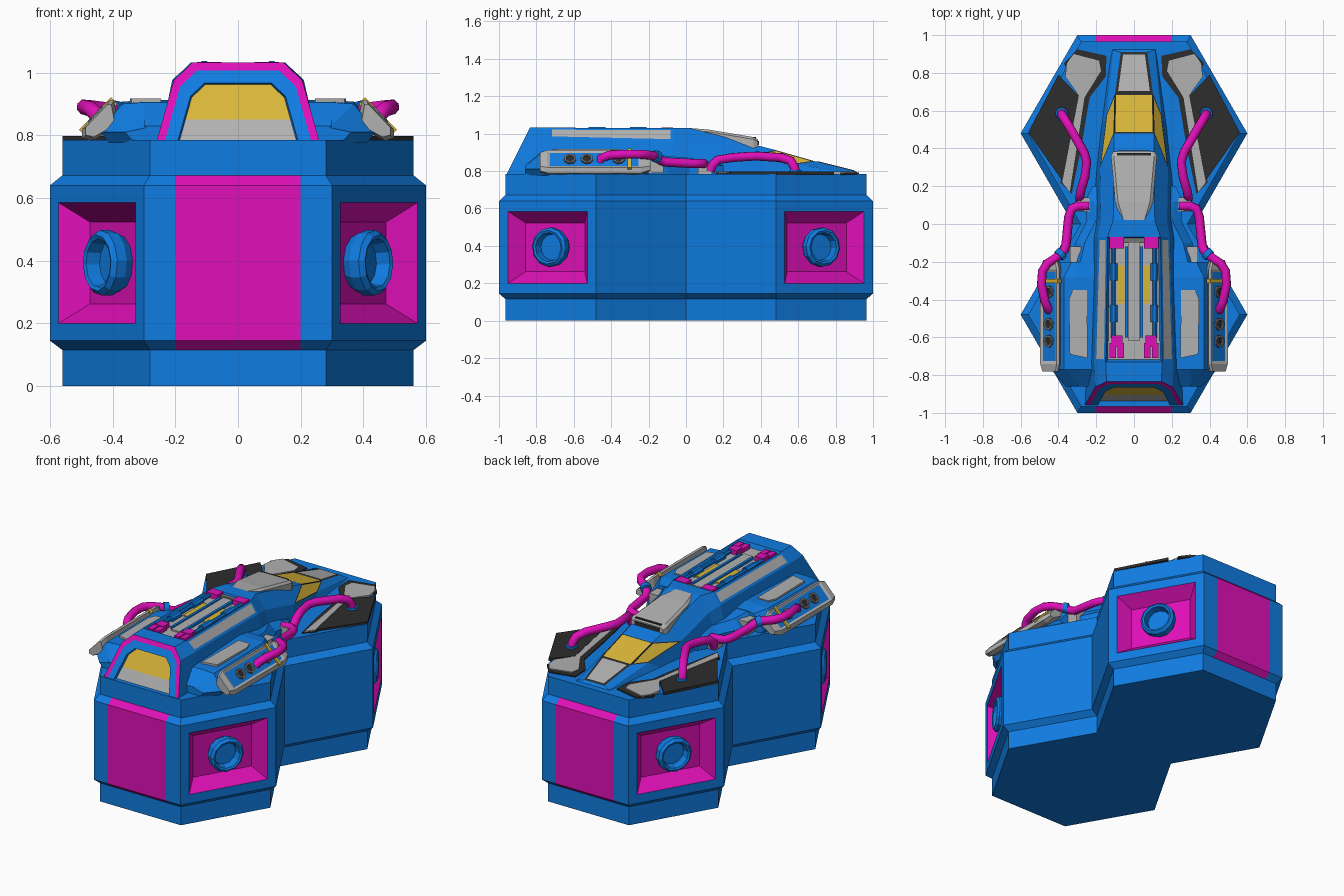
import bpy, bmesh, math
from mathutils import Vector

if "Cube" in bpy.data.objects:
    bpy.data.objects.remove(bpy.data.objects["Cube"])

COLOURS = {"blue": (.005, .2, .75), "magenta": (.74, .005, .48), "yellow": (.7, .47, .04),
           "light grey": (.44, .44, .44), "charcoal": (.026, .026, .026), "mid grey": (.18, .18, .18)}
BLUE, PINK, GOLD, GREY, DARK, MID = range(6)
MATS = []
for label, rgb in COLOURS.items():
    m = bpy.data.materials.new(label)
    m.use_nodes = True
    m.diffuse_color = (*rgb, 1)
    m.node_tree.nodes["Principled BSDF"].inputs["Base Color"].default_value = (*rgb, 1)
    MATS.append(m)


def build(name, verts, faces, mats):
    me = bpy.data.meshes.new(name)
    me.from_pydata([tuple(v) for v in verts], [], faces)
    for m in MATS:
        me.materials.append(m)
    for p, k in zip(me.polygons, mats):
        p.material_index = k
    bm = bmesh.new()
    bm.from_mesh(me)
    bmesh.ops.recalc_face_normals(bm, faces=bm.faces)
    bm.to_mesh(me)
    bm.free()
    ob = bpy.data.objects.new(name, me)
    bpy.context.collection.objects.link(ob)
    return ob


def loft(name, rings, mat=BLUE, band=None, skip=(), caps=(True, True)):
    """Skin equal rings of points; face index is ring * sides + side."""
    n = len(rings[0])
    faces, mats = [], []
    for i in range(len(rings) - 1):
        for j in range(n):
            if j not in skip:
                k = (j + 1) % n
                faces.append((i*n + j, i*n + k, i*n + n + k, i*n + n + j))
                mats.append(band(i, j) if band else mat)
    for use, start in zip(caps, (0, (len(rings) - 1) * n)):
        if use:
            faces.append(tuple(range(start, start + n)))
            mats.append(mat)
    return build(name, [v for r in rings for v in r], faces, mats)


def inset(ob, ids, width, depth, border, inner):
    bm = bmesh.new()
    bm.from_mesh(ob.data)
    bm.faces.ensure_lookup_table()
    chosen = [bm.faces[i] for i in ids]
    new = bmesh.ops.inset_individual(bm, faces=chosen, thickness=width, depth=depth,
                                     use_even_offset=True)["faces"]
    for f in new:
        f.material_index = border
    for f in chosen:
        f.material_index = inner
    bm.to_mesh(ob.data)
    bm.free()


def plate(name, outline, z0, z1, mat, s=1):
    return loft(name, [[(s*x, y, z) for x, y in outline] for z in (z0, z1)], mat)


def box(name, x, y, z, mat, s=1):
    return plate(name, [(x[0], y[0]), (x[1], y[0]), (x[1], y[1]), (x[0], y[1])], *z, mat, s)


def turned(name, centre, axis, profile, mat, sides=12, tip=None):
    """Revolve (radius, offset) pairs about an axis."""
    axis = Vector(axis).normalized()
    u = axis.orthogonal().normalized()
    v = axis.cross(u)
    ring = lambda r, d: [Vector(centre) + axis*d + (u*math.cos(a) + v*math.sin(a))*r
                         for a in (math.tau*(k + .5)/sides for k in range(sides))]
    ob = loft(name, [ring(r, d) for r, d in profile], mat)
    if tip is not None:
        ob.data.polygons[-1].material_index = tip
    return ob


def pipe(name, points, radius, mat, s):
    cu = bpy.data.curves.new(name, 'CURVE')
    cu.dimensions, cu.bevel_depth, cu.bevel_resolution = '3D', radius, 2
    cu.use_fill_caps = True
    sp = cu.splines.new('POLY')
    sp.points.add(len(points) - 1)
    for p, (x, y, z) in zip(sp.points, points):
        p.co = (s*x, y, z, 1)
    tmp = bpy.data.objects.new(name + "_path", cu)
    bpy.context.collection.objects.link(tmp)
    me = bpy.data.meshes.new_from_object(tmp.evaluated_get(bpy.context.evaluated_depsgraph_get()))
    bpy.data.objects.remove(tmp)
    me.materials.clear()
    me.materials.append(MATS[mat])
    ob = bpy.data.objects.new(name, me)
    bpy.context.collection.objects.link(ob)
    for p in me.polygons:
        p.use_smooth = True


# Base: two merged hexagons with bevelled belt, colour stripes and recessed ports
def base_ring(z, r):
    end = .48 + r * math.sqrt(3) / 2
    half = [(.2, end), (r/2, end), (r, .48), (r - .277, 0), (r, -.48), (r/2, -end), (.2, -end)]
    return [(x, y, z) for x, y in half + [(-x, y) for x, y in reversed(half)]]


base = loft("base", [base_ring(z, r) for z, r in ((0, .56), (.115, .56), (.145, .6), (.64, .6),
                                                  (.672, .56), (.785, .56))],
            band=lambda i, j: PINK if 1 <= i <= 3 and j in (6, 13) else BLUE)
ports = [2*14 + j for j in (1, 4, 8, 11)]
inset(base, ports, .055, 0, BLUE, PINK)
inset(base, ports, .062, -.08, PINK, PINK)
for sx in (1, -1):
    for sy in (1, -1):
        turned("port_ring", (.45*sx, .74*sy, .393), (.866*sx, .5*sy, 0),
               ((.09, -.08), (.105, -.05), (.105, -.015), (.09, 0), (.078, -.005), (.07, -.05)), BLUE)


# Fuselage: cross-sections whose upper points may lag the lower ones
def section(yb, ym, yt, wb, wm, zm, wt, zt):
    half = [(wb, yb, .78), ((wb + wm)/2, (yb + ym)/2, (.78 + zm)/2), (wm, ym, zm), (wt, yt, zt)]
    return half + [(-x, y, z) for x, y, z in reversed(half)]


def nose_ring(s, push):
    ring = section(0, 0, 0, .26, .205, .975, .145, 1.032)
    return [(x*s, -.96 + (z - .78)*s*.5 + push, .78 + (z - .78)*s) for x, y, z in ring]


rings = [nose_ring(.72, .02), nose_ring(.74, 0), nose_ring(.9, 0), nose_ring(1, 0),
         section(-.73, -.73, -.73, .25, .21, .975, .15, 1.032),
         section(-.07, -.07, -.07, .235, .19, .96, .14, 1.03),
         section(.02, .02, .02, .22, .175, .945, .11, 1.03),
         section(.26, .3, .48, .2, .18, .875, .105, .912),
         section(.5, .58, .69, .175, .145, .835, .1, .852),
         section(.93, .92, .91, .12, .11, .787, .07, .797)]


def hull_colour(i, j):
    return PINK if i == 2 else BLUE


hull = loft("fuselage", rings, band=hull_colour, skip=(7,), caps=(False, True))
face = lambda i, j: i*7 + j
inset(hull, [face(4, 2), face(4, 4)], .014, 0, BLUE, GREY)
inset(hull, [face(4, 3)], .012, -.026, BLUE, GREY)
inset(hull, [face(7, j) for j in (2, 3, 4)], .006, 0, DARK, GOLD)
inset(hull, [face(8, 3)], .014, .004, DARK, GREY)
build("front_window", rings[0], [(0, 1, 6, 7), (1, 2, 3, 4, 5, 6)], [GREY, GOLD])

# Roof hatch with rear vent
loft("roof_hatch", [[(-w, y, .9), (w, y, .9), (w, y, z - .012), (w - .015, y, z),
                     (.015 - w, y, z), (-w, y, z - .012)]
                    for y, w, z in ((.02, .07, 1.03), (.12, .1, 1.022), (.36, .122, .982),
                                    (.385, .11, .968))], GREY)
box("hatch_vent", (-.085, .085), (.37, .389), (.94, .961), DARK)
box("vent_slot", (-.09, .09), (.358, .375), (.96, .981), DARK)

# Spine down the roof channel
box("roof_spine", (-.03, .03), (-.62, -.1), (1, 1.014), GREY)
box("channel_end", (-.13, .13), (-.1, -.075), (1, 1.02), MID)

for s in (1, -1):
    # Roof rails, clamps and inlays
    turned("roof_rail", (.11*s, -.6, 1.018), (0, 1, 0), ((.013, 0), (.013, .5)), BLUE, 8)
    for y in (-.52, -.3):
        turned("rail_collar", (.108*s, y, 1.016), (0, 1, 0), ((.022, 0), (.022, .09)), BLUE, 8)
    box("spine_edge", (.033, .048), (-.6, -.12), (1, 1.02), BLUE, s)
    box("gold_inlay", (.05, .086), (-.42, -.22), (1, 1.012), GOLD, s)
    for x in (.052, .094):
        box("front_clamp", (x, x + .036), (-.71, -.63), (1, 1.03), PINK, s)
    box("clamp_bar", (.062, .12), (-.65, -.59), (1, 1.034), PINK, s)
    box("rear_clamp", (.052, .13), (-.13, -.07), (1, 1.034), PINK, s)

    # Side pod body and top panel
    pod = lambda y, w, z: [(s*x, y, h) for x, h in ((.18, .775), (.18, z), (.3, z), (w - .07, z - .005),
                                                    (w, .81), (w - .03, .775))]
    loft("pod_body", [pod(-.86, .36, .83), pod(-.77, .44, .905), pod(-.28, .44, .912),
                      pod(-.2, .4, .9)])
    plate("pod_panel", [(.245, -.71), (.34, -.69), (.345, -.4), (.325, -.35), (.25, -.35)],
          .9, .917, GREY, s)

    # Outer nacelle with slanted face, vents and strap
    def nacelle(y, t):
        pts = ((.395, .91), (.41, .912), (.497, .82), (.497, .79), (.465, .782), (.38, .83))
        return [(s*(.44 + (x - .44)*t), y, .845 + (z - .845)*t) for x, z in pts]
    shell = loft("nacelle", [nacelle(-.78, .8), nacelle(-.74, 1), nacelle(-.24, 1),
                             nacelle(-.19, .7)], GREY)
    inset(shell, [6 + 1], .014, -.006, GREY, BLUE)
    for y in (-.62, -.53, -.36):
        turned("nacelle_vent", (.4485*s, y, .861), (.73*s, 0, .69),
               ((.034, 0), (.034, .012), (.022, .012), (.02, .004)), MID, 8, DARK)
    loft("nacelle_strap", [[(s*x, y, z) for x, z in ((.385, .9), (.405, .921), (.507, .818), (.49, .8))]
                           for y in (-.312, -.292)], GOLD)

    # Pod root, pipe joints and waist fairing
    loft("waist_fairing", [[(s*x, y, z) for x, z in ((.15, .77), (.15, h), (w - .05, h), (w, .83), (w, .77))]
                           for y, w, h in ((-.22, .34, .9), (-.1, .31, .88), (.02, .25, .87),
                                           (.12, .26, .85), (.2, .22, .82))])
    box("root_bracket", (.28, .34), (-.23, -.12), (.79, .875), GREY, s)
    box("pipe_joint", (.235, .3), (.065, .14), (.78, .845), GREY, s)

    # Rear deck panels
    plate("deck_panel", [(.4, .79), (.295, .68), (.38, .23), (.56, .485)], .78, .797, DARK, s)
    plate("deck_trim", [(.37, .85), (.3, .925), (.145, .89), (.15, .78), (.235, .67), (.28, .4),
                        (.33, .16), (.39, .22), (.3, .68)], .78, .792, DARK, s)
    plate("deck_strip", [(.355, .85), (.32, .9), (.185, .865), (.175, .81), (.262, .67),
                         (.34, .17), (.38, .22), (.292, .68), (.365, .78)], .78, .798, GREY, s)

    # Pipes and collars
    pipe("front_pipe", [(.44, -.46, .84), (.455, -.45, .87), (.472, -.41, .885), (.49, -.32, .89),
                        (.485, -.25, .89), (.46, -.21, .887), (.4, -.17, .88), (.37, -.14, .86),
                        (.36, -.11, .848), (.345, .04, .84), (.33, .08, .84), (.3, .095, .84),
                        (.24, .095, .835)], .025, PINK, s)
    pipe("rear_pipe", [(.285, .13, .8), (.287, .14, .83), (.283, .17, .86), (.26, .25, .872),
                       (.25, .33, .878), (.265, .38, .88), (.34, .51, .872), (.37, .56, .855),
                       (.382, .58, .82), (.383, .585, .785)], .025, PINK, s)
    turned("pipe_collar", (.4*s, -.17, .88), (-.05*s, .05, -.012), ((.032, 0), (.032, .03)), BLUE)
    turned("pipe_foot", (.383*s, .585, .785), (0, 0, 1), ((.036, 0), (.032, .022)), BLUE)
